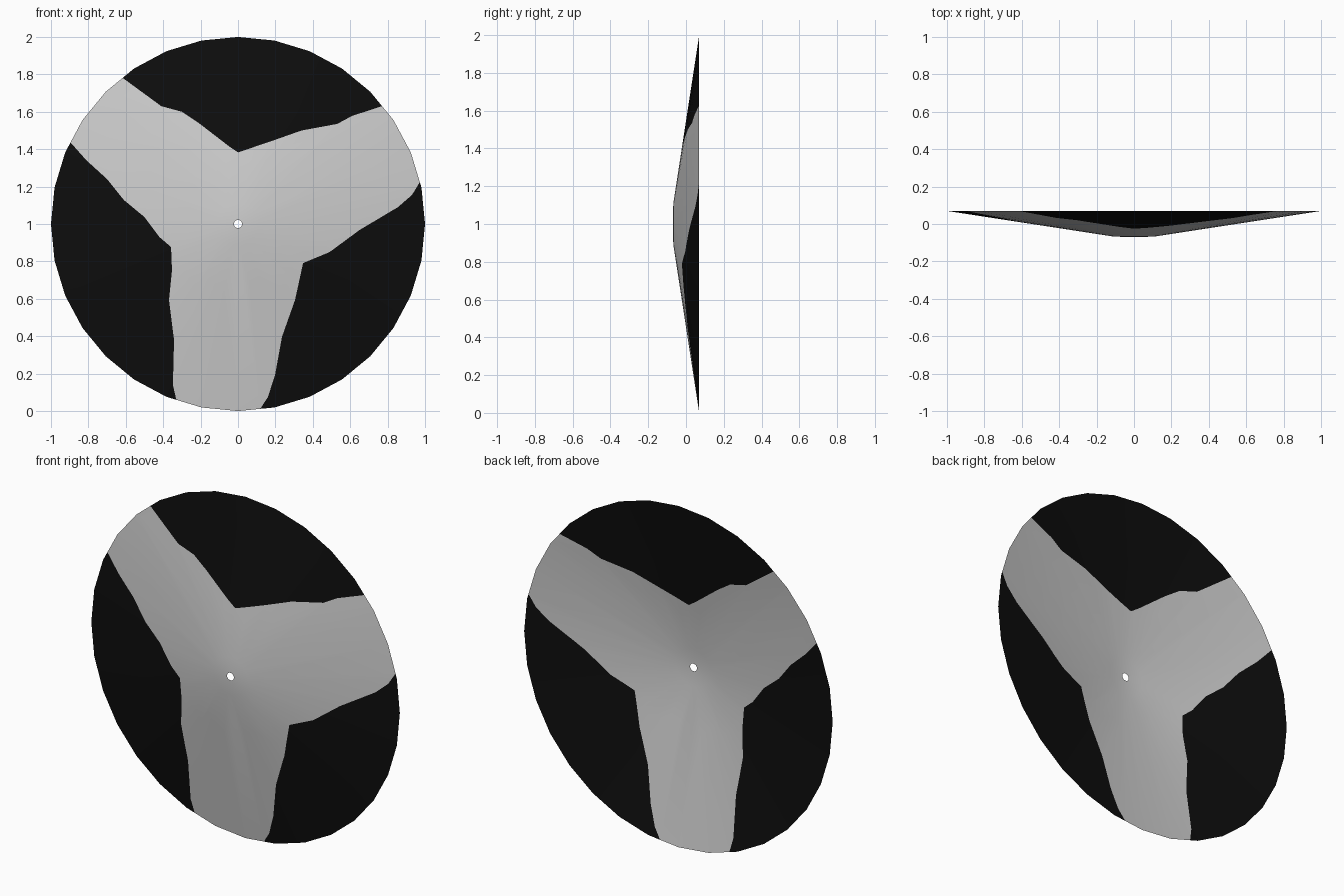
import bpy, bmesh, math
from mathutils import Vector

if "Cube" in bpy.data.objects:
    bpy.data.objects.remove(bpy.data.objects["Cube"])

SIDES = 32
# profile of the shallow dish: (radius, y)
PROFILE = [(0.022, -0.07), (0.11, -0.067), (1.0, 0.07)]

# ragged edges of the three dark patches, as (x, z) measured from the hub
PATCHES = [
    [(-.615, .78), (-.41, .63), (-.30, .60), (-.21, .54), (-.05, .417), (0, .383),
     (.17, .44), (.34, .50), (.53, .535), (.61, .578), (.77, .63)],
    [(-.893, .433), (-.81, .34), (-.70, .24), (-.61, .128), (-.50, .037), (-.42, -.07),
     (-.358, -.123), (-.353, -.246), (-.369, -.406), (-.342, -.62), (-.348, -.86), (-.33, -.94)],
    [(.973, .225), (.93, .155), (.855, .09), (.65, -.032), (.49, -.15), (.348, -.209),
     (.305, -.406), (.235, -.604), (.198, -.807), (.16, -.925), (.118, -.99)],
]


def material(name, value):
    m = bpy.data.materials.new(name)
    m.diffuse_color = (value, value, value, 1)
    m.use_nodes = True
    m.node_tree.nodes["Principled BSDF"].inputs["Base Color"].default_value = m.diffuse_color
    return m


def inside(x, z, poly):
    hit = False
    for (x1, z1), (x2, z2) in zip(poly, poly[1:] + poly[:1]):
        if (z1 > z) != (z2 > z) and x < (x2 - x1) * (z - z1) / (z2 - z1) + x1:
            hit = not hit
    return hit


def closed(line):
    """Close a patch edge with points far outside the rim."""
    a, b = Vector(line[0]), Vector(line[-1])
    mid = (a.normalized() + b.normalized()).normalized() * 4
    return [tuple(a * 2)] + line + [tuple(b * 2), tuple(mid)]


def cut(bm, p, q):
    """Cut only the faces near the segment p-q, straight through along y."""
    lo = [min(p[i], q[i]) - 0.01 for i in (0, 1)]
    hi = [max(p[i], q[i]) + 0.01 for i in (0, 1)]
    faces = []
    for f in bm.faces:
        xs = [v.co.x for v in f.verts]
        zs = [v.co.z for v in f.verts]
        if min(xs) < hi[0] and max(xs) > lo[0] and min(zs) < hi[1] and max(zs) > lo[1]:
            faces.append(f)
    geom = faces + list({e for f in faces for e in f.edges}) + list({v for f in faces for v in f.verts})
    bmesh.ops.bisect_plane(bm, geom=geom, dist=1e-5, plane_co=(p[0], 0, p[1]),
                           plane_no=(q[1] - p[1], 0, p[0] - q[0]))


# dish sheet with a small hub hole
bm = bmesh.new()
rings = []
for r, y in PROFILE:
    rings.append([bm.verts.new((r * math.sin(2 * math.pi * i / SIDES), y,
                                r * math.cos(2 * math.pi * i / SIDES))) for i in range(SIDES)])
for a, b in zip(rings, rings[1:]):
    for i in range(SIDES):
        j = (i + 1) % SIDES
        bm.faces.new((a[i], b[i], b[j], a[j]))

# cut the patch outlines into the sheet
for line in PATCHES:
    for p, q in zip(line, line[1:]):
        cut(bm, p, q)

# colour faces that fall within a patch
outlines = [closed(line) for line in PATCHES]
for f in bm.faces:
    c = f.calc_center_median()
    f.material_index = int(any(inside(c.x, c.z, o) for o in outlines))
    f.smooth = True
bm.normal_update()
if sum(f.normal.y * f.calc_area() for f in bm.faces) > 0:
    bmesh.ops.reverse_faces(bm, faces=bm.faces[:])

me = bpy.data.meshes.new("dish")
bm.to_mesh(me)
bm.free()
dish = bpy.data.objects.new("dish", me)
me.materials.append(material("light grey", 0.62))
me.materials.append(material("black", 0.004))
dish.location = (0, 0, 1)
bpy.context.collection.objects.link(dish)
